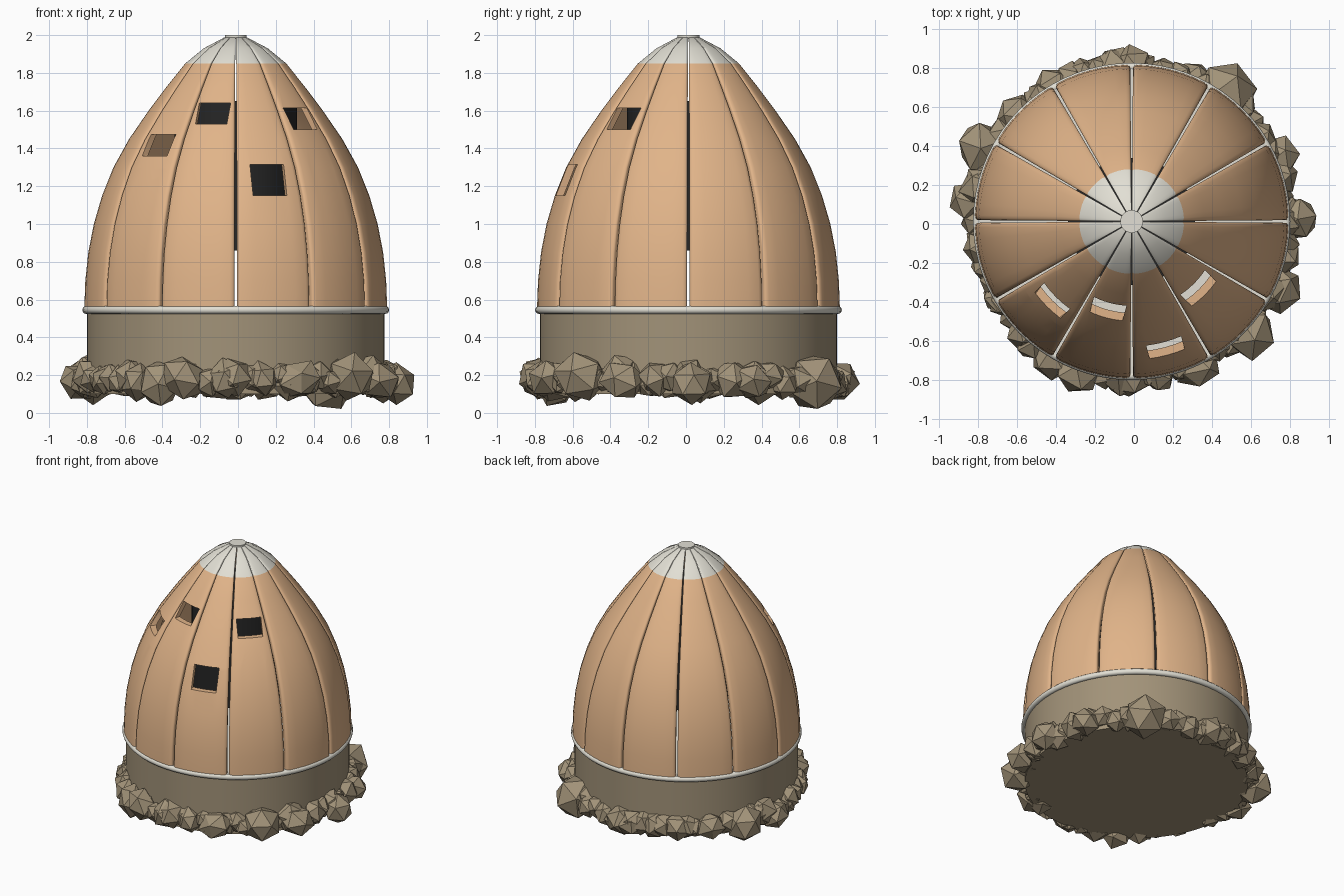
import bpy, bmesh, math, random
from mathutils import Vector, Matrix, Euler

CENTRE = Vector((-0.012, 0.013, 0))
random.seed(11)

if "Cube" in bpy.data.objects:
    bpy.data.objects.remove(bpy.data.objects["Cube"], do_unlink=True)


def material(name, r, g, b):
    m = bpy.data.materials.new(name)
    m.use_nodes = True
    m.diffuse_color = (r, g, b, 1)
    m.node_tree.nodes["Principled BSDF"].inputs["Base Color"].default_value = (r, g, b, 1)
    return m


TAN = material("tan shell", 0.75, 0.455, 0.25)
WHITE = material("off white trim", 0.76, 0.74, 0.66)
STONE = material("stone brown", 0.36, 0.29, 0.19)
DARK = material("dark core", 0.02, 0.02, 0.02)


def add_object(name, bm, mats):
    mesh = bpy.data.meshes.new(name)
    bmesh.ops.recalc_face_normals(bm, faces=bm.faces)
    bm.to_mesh(mesh)
    bm.free()
    obj = bpy.data.objects.new(name, mesh)
    obj.location = CENTRE
    for m in mats:
        mesh.materials.append(m)
    bpy.context.collection.objects.link(obj)
    return obj


def smooth(obj, degrees=40):
    bpy.ops.object.select_all(action='DESELECT')
    obj.select_set(True)
    bpy.context.view_layer.objects.active = obj
    bpy.ops.object.shade_smooth_by_angle(angle=math.radians(degrees))


def drum(name, radius, z0, z1, mat, sides=72):
    bm = bmesh.new()
    bmesh.ops.create_cone(bm, cap_ends=True, segments=sides, radius1=radius, radius2=radius,
                          depth=z1 - z0, matrix=Matrix.Translation((0, 0, (z0 + z1) / 2)))
    smooth(add_object(name, bm, [mat]))


# Base, floor, inner core and top cap
drum("base", 0.787, 0.1, 0.555, STONE)
drum("floor", 0.78, 0.555, 0.562, WHITE)
drum("inner_core", 0.325, 0.86, 1.65, DARK)
drum("top_cap", 0.058, 1.98, 2.0, WHITE, 32)

# Rim ring between base and shell
bpy.ops.mesh.primitive_torus_add(major_radius=0.791, minor_radius=0.021, major_segments=72,
                                 minor_segments=12, location=CENTRE + Vector((0, 0, 0.545)))
ring = bpy.context.object
ring.name = "rim_ring"
ring.data.materials.append(WHITE)
smooth(ring, 60)

# Shell panels: one sector of the egg profile, rounded at its long outer edges
PROFILE = [(0.802, 0.563), (0.797, 0.7), (0.781, 0.85), (0.752, 1.0), (0.708, 1.15),
           (0.648, 1.3), (0.565, 1.45), (0.462, 1.6), (0.372, 1.72), (0.268, 1.85),
           (0.17, 1.93), (0.06, 1.988)]
PANELS = 12
HALF = math.pi / PANELS
EDGE = [(0, 0.014), (0.003, 0.008), (0.011, 0.003), (0.024, 0)]   # inset, drop
SPREAD = (0.66, 0.33, 0, -0.33, -0.66)


def panel_section(radius, z):
    """Closed cross-section of a panel at one height: rounded outside, plain inside."""
    scale = min(1, radius / 0.4)
    gap = 0.0008 + 0.0075 * radius
    inner = radius - min(0.042, radius * 0.5)
    side = [(HALF - (gap + d * scale) / radius, radius - drop * scale) for d, drop in EDGE]
    reach = HALF - gap / inner
    outside = side + [(side[-1][0] * k, radius) for k in SPREAD]
    outside += [(-a, r) for a, r in reversed(side)]
    inside = [(reach * k, inner) for k in (-1, *reversed(SPREAD), 1)]
    return [(r * math.cos(a), r * math.sin(a), z) for a, r in outside + inside]


def cut_window(bm, z0, z1, width):
    """Slice the window outline through the panel, open it and wall the opening."""
    for axis, at in ((2, z0), (2, z1), (1, -width / 2), (1, width / 2)):
        normal, point = Vector(), Vector()
        normal[axis], point[axis] = 1, at
        bmesh.ops.bisect_plane(bm, geom=bm.verts[:] + bm.edges[:] + bm.faces[:],
                               dist=1e-5, plane_co=point, plane_no=normal)
    opening = []
    for f in bm.faces:
        c = f.calc_center_median()
        if z0 < c.z < z1 and abs(c.y) < width / 2:
            opening.append(f)
    bmesh.ops.delete(bm, geom=opening, context='FACES')
    bmesh.ops.bridge_loops(bm, edges=[e for e in bm.edges if e.is_boundary])


# Windows by panel azimuth in degrees: bottom, top, width
WINDOWS = {-135: (1.36, 1.475, 0.186), -105: (1.53, 1.64, 0.172),
           -75: (1.15, 1.315, 0.185), -45: (1.5, 1.615, 0.176)}

for i in range(PANELS):
    degrees = -165 + 30 * i
    bm = bmesh.new()
    rows = [[bm.verts.new(p) for p in panel_section(r, z)] for r, z in PROFILE]
    for low, high in zip(rows, rows[1:]):
        for a in range(len(low)):
            b = (a + 1) % len(low)
            face = bm.faces.new((low[a], low[b], high[b], high[a]))
            face.material_index = int(face.calc_center_median().z > 1.85)
    bm.faces.new(rows[0])
    bm.faces.new(rows[-1]).material_index = 1
    if degrees in WINDOWS:
        cut_window(bm, *WINDOWS[degrees])
    bmesh.ops.rotate(bm, verts=bm.verts, cent=(0, 0, 0),
                     matrix=Matrix.Rotation(math.radians(degrees), 3, 'Z'))
    smooth(add_object(f"shell_panel_{i + 1}", bm, [TAN, WHITE]), 50)


# Ring of faceted rocks around the foot
def add_rock(bm, degrees, dist, z, size):
    angle = math.radians(degrees)
    spin = Euler([random.uniform(0, math.tau) for _ in range(3)]).to_matrix().to_4x4()
    stretch = Matrix.Diagonal([random.uniform(0.82, 1.18) for _ in range(3)] + [1])
    place = Matrix.Translation((dist * math.cos(angle), dist * math.sin(angle), z))
    bmesh.ops.create_icosphere(bm, subdivisions=1, radius=size, matrix=place @ spin @ stretch)


bm = bmesh.new()
COUNT = 64
for i in range(COUNT):
    add_rock(bm, 360 * (i + random.uniform(-0.4, 0.4)) / COUNT, random.uniform(0.765, 0.8),
             random.uniform(0.15, 0.2), random.uniform(0.075, 0.105))
# larger boulders: azimuth, distance, size
for degrees, dist, size in ((154, 0.85, 0.13), (173, 0.84, 0.11), (137, 0.81, 0.11),
                            (96, 0.81, 0.1), (54, 0.82, 0.14), (24, 0.82, 0.1),
                            (1, 0.85, 0.12), (-25, 0.83, 0.12), (-43, 0.83, 0.13),
                            (-66, 0.82, 0.12), (-110, 0.82, 0.12), (-120, 0.81, 0.12)):
    add_rock(bm, degrees, dist, random.uniform(0.14, 0.2), size)
# rest the rocks on the ground
for v in bm.verts:
    v.co.z = max(v.co.z, 0.0)
add_object("foot_rocks", bm, [STONE])
